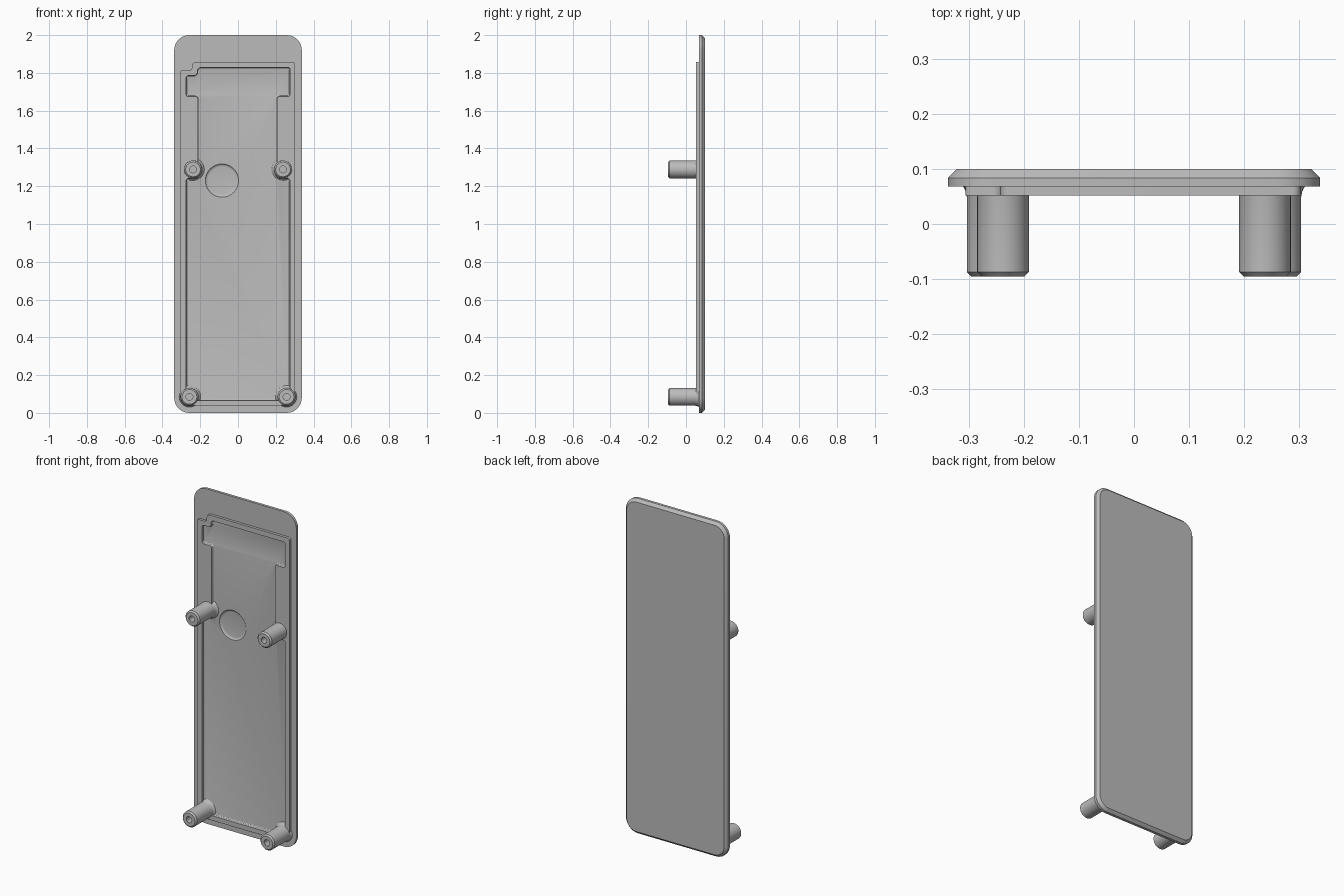
import bpy, bmesh, math
from mathutils import Vector

if "Cube" in bpy.data.objects:
    bpy.data.objects.remove(bpy.data.objects["Cube"])

grey = bpy.data.materials.new("plain_grey")
grey.use_nodes = True
colour = (0.5, 0.5, 0.5, 1)
grey.diffuse_color = colour
grey.node_tree.nodes["Principled BSDF"].inputs["Base Color"].default_value = colour


def outline(corners, inset=0.0, steps=8):
    """Rounded outline from counter-clockwise (x, z, radius) corners, moved inwards by inset."""
    ring, n = [], len(corners)
    for i, (x, z, r) in enumerate(corners):
        p = Vector((x, z))
        a = (p - Vector(corners[i - 1][:2])).normalized()
        b = (Vector(corners[(i + 1) % n][:2]) - p).normalized()
        turn = 1 if a.cross(b) > 0 else -1
        p += (b - a) * inset * turn
        r = max(r - inset * turn, 0.002)
        centre = p + (b - a) * r
        for k in range(steps + 1):
            t = k / steps * math.pi / 2
            ring.append(centre - b * r * math.cos(t) + a * r * math.sin(t))
    return ring


def circle(x, z, r, steps=48):
    turn = [math.tau * k / steps for k in range(steps)]
    return [Vector((x + r * math.cos(t), z + r * math.sin(t))) for t in turn]


def loft(name, layers):
    """Closed solid through (outline, y) layers."""
    bm = bmesh.new()
    rings = [[bm.verts.new((p.x, y, p.y)) for p in ring] for ring, y in layers]
    n = len(rings[0])
    for low, high in zip(rings, rings[1:]):
        for i in range(n):
            j = (i + 1) % n
            bm.faces.new((low[i], low[j], high[j], high[i]))
    bm.faces.new(rings[0])
    bm.faces.new(rings[-1])
    bmesh.ops.recalc_face_normals(bm, faces=bm.faces)
    mesh = bpy.data.meshes.new(name)
    bm.to_mesh(mesh)
    bm.free()
    mesh.materials.append(grey)
    ob = bpy.data.objects.new(name, mesh)
    bpy.context.collection.objects.link(ob)
    return ob


def activate(ob):
    bpy.ops.object.select_all(action="DESELECT")
    ob.select_set(True)
    bpy.context.view_layer.objects.active = ob


def combine(ob, tool, operation):
    activate(ob)
    mod = ob.modifiers.new(operation, "BOOLEAN")
    mod.operation, mod.solver, mod.object = operation, "EXACT", tool
    bpy.ops.object.modifier_apply(modifier=mod.name)
    bpy.data.objects.remove(tool)


def smooth(ob):
    activate(ob)
    bpy.ops.object.shade_smooth_by_angle(angle=math.radians(30))


# Cover plate with a chamfered back edge
W, R = 0.338, 0.08
plate = [(-W, 0, R), (W, 0, R), (W, 2, R), (-W, 2, R)]
cover = loft("cover_plate", [(outline(plate), 0.068), (outline(plate), 0.084),
                             (outline(plate, 0.016), 0.1)])

# Raised lip with a notch in its upper corner
lip = [(-0.306, 0.038, 0.047), (0.303, 0.038, 0.047), (0.303, 1.858, 0.015),
       (-0.243, 1.858, 0.018), (-0.243, 1.812, 0.018), (-0.306, 1.812, 0.008)]
combine(cover, loft("lip", [(outline(lip), 0.052), (outline(lip), 0.076)]), "UNION")

# Pocket inside the lip, with a rounded floor edge
pocket = [(-0.275, 0.066, 0.02), (0.275, 0.066, 0.02), (0.275, 1.24, 0.012),
          (0.207, 1.24, 0.012), (0.207, 1.675, 0.012), (0.275, 1.675, 0.012),
          (0.275, 1.828, 0.01), (-0.215, 1.828, 0.018), (-0.215, 1.785, 0.02),
          (-0.275, 1.785, 0.012), (-0.275, 1.675, 0.012), (-0.212, 1.675, 0.012),
          (-0.212, 1.24, 0.012), (-0.275, 1.24, 0.012)]
floor_edge = [(0, 0.03), (0, 0.064), (0.001, 0.068), (0.004, 0.071), (0.008, 0.072)]
combine(cover, loft("pocket", [(outline(pocket, d), y) for d, y in floor_edge]), "DIFFERENCE")

# Shallow round recess in the pocket floor
dish = [(0.088, 0.06), (0.088, 0.072), (0.085, 0.076), (0.079, 0.079), (0.073, 0.08)]
combine(cover, loft("recess", [(circle(-0.085, 1.23, r), y) for r, y in dish]), "DIFFERENCE")
smooth(cover)

# Four hollow screw posts with chamfered tips and flared feet
post = [(0.018, 0.03), (0.018, -0.095), (0.039, -0.095), (0.047, -0.087),
        (0.047, 0.05), (0.049, 0.06), (0.053, 0.067), (0.061, 0.073), (0.061, 0.078)]
for side, sign in (("left", 1), ("right", -1)):
    for level, x, z in (("upper", 0.238, 1.289), ("lower", 0.257, 0.085)):
        smooth(loft(f"{level}_{side}_post", [(circle(sign * x, z, r), y) for r, y in post]))
